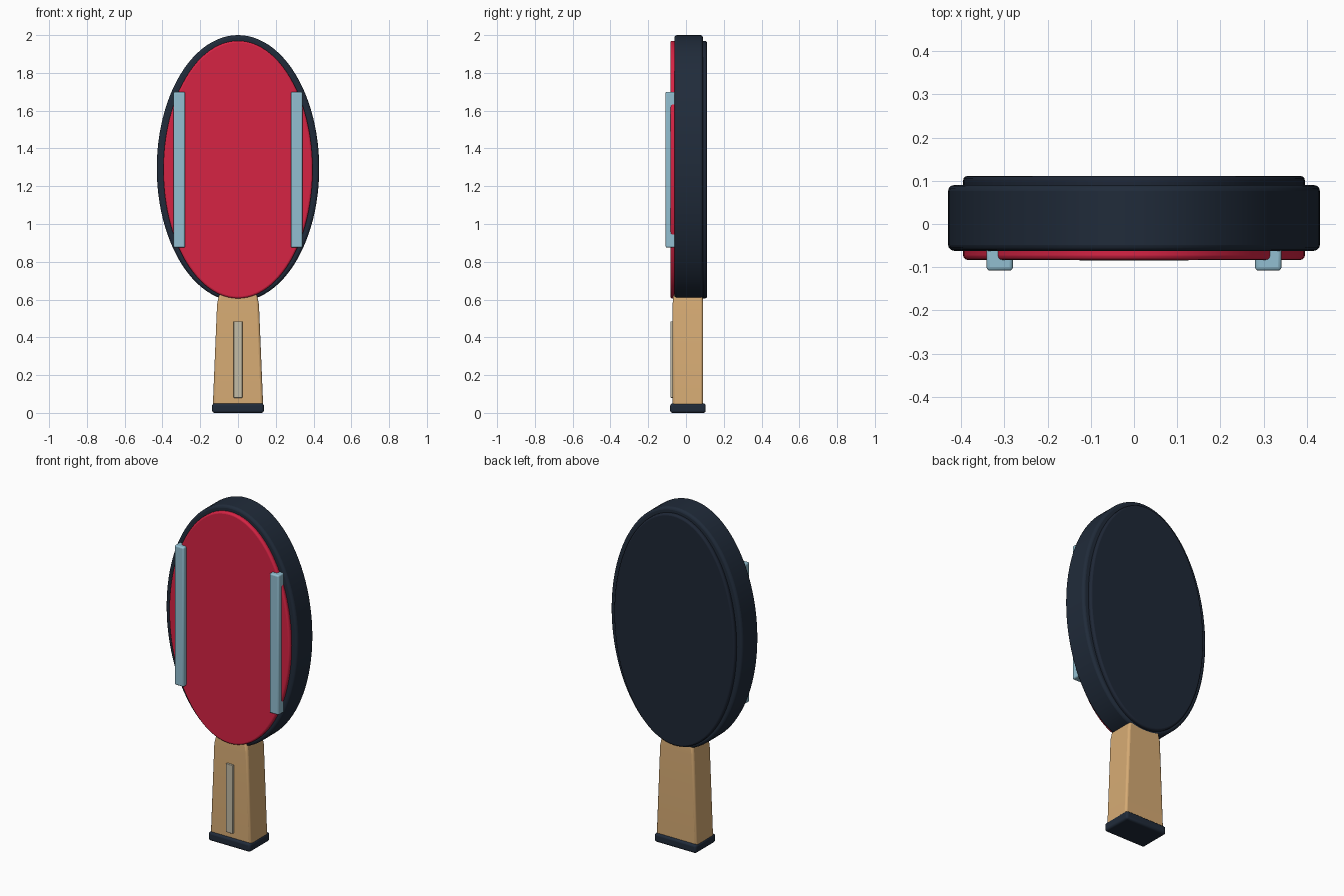
import bpy
import bmesh
from math import cos, sin, pi, radians

cube = bpy.data.objects.get("Cube")
if cube:
    bpy.data.objects.remove(cube, do_unlink=True)


def material(name, r, g, b):
    """Flat material from 0-255 screen values, stored as linear."""
    lin = [((c / 255 + 0.055) / 1.055) ** 2.4 for c in (r, g, b)] + [1.0]
    m = bpy.data.materials.new(name)
    m.use_nodes = True
    m.diffuse_color = lin
    m.node_tree.nodes["Principled BSDF"].inputs["Base Color"].default_value = lin
    return m


NAVY = material("dark navy", 32, 43, 58)
BLACK = material("back rubber", 30, 39, 54)
RED = material("red rubber", 214, 35, 68)
WOOD = material("light wood", 214, 171, 116)
BLUE = material("pale blue", 146, 191, 209)
GREY = material("warm grey", 196, 188, 166)


def finish(name, bm, mat, bevel, segments=3):
    bmesh.ops.recalc_face_normals(bm, faces=bm.faces)
    mesh = bpy.data.meshes.new(name)
    bm.to_mesh(mesh)
    bm.free()
    mesh.materials.append(mat)
    ob = bpy.data.objects.new(name, mesh)
    bpy.context.collection.objects.link(ob)
    mod = ob.modifiers.new("soft edges", "BEVEL")
    mod.width = bevel
    mod.segments = segments
    mod.limit_method = "ANGLE"
    mod.angle_limit = radians(40)
    bpy.ops.object.select_all(action="DESELECT")
    ob.select_set(True)
    bpy.context.view_layer.objects.active = ob
    bpy.ops.object.shade_smooth_by_angle(angle=radians(35))
    return ob


def oval(name, mat, rx, rz, zc, y0, y1, bevel, sides=96):
    """Upright elliptical plate running from y0 to y1."""
    bm = bmesh.new()
    ring = [bm.verts.new((rx * cos(2 * pi * i / sides), y0,
                          zc + rz * sin(2 * pi * i / sides))) for i in range(sides)]
    face = bm.faces.new(ring)
    out = bmesh.ops.extrude_face_region(bm, geom=[face])["geom"]
    moved = [v for v in out if isinstance(v, bmesh.types.BMVert)]
    bmesh.ops.translate(bm, verts=moved, vec=(0, y1 - y0, 0))
    return finish(name, bm, mat, bevel)


def box(name, mat, x, y, z, bevel, top=1.0):
    """Box from (min, max) ranges, with the top width scaled by top."""
    bm = bmesh.new()
    bmesh.ops.create_cube(bm, size=1)
    for v in bm.verts:
        at = [r[0] if c < 0 else r[1] for c, r in zip(v.co, (x, y, z))]
        if v.co.z > 0:
            at[0] *= top
        v.co = at
    return finish(name, bm, mat, bevel)


# Blade and its two rubber faces
oval("blade", NAVY, 0.43, 0.705, 1.295, -0.062, 0.09, 0.014)
oval("front_rubber", RED, 0.395, 0.682, 1.288, -0.083, -0.05, 0.01)
oval("back_rubber", BLACK, 0.395, 0.682, 1.288, 0.08, 0.111, 0.01)

# Side rails on the front face
for side, s in (("left", 1), ("right", -1)):
    box(side + "_rail", BLUE, sorted((s * 0.28, s * 0.341)), (-0.108, -0.045),
        (0.875, 1.7), 0.008)

# Handle: tapered grip with a narrower neck tucked under the rubbers
bm = bmesh.new()
levels = ((0.02, 0.134, 0.081), (0.572, 0.111, 0.081), (0.63, 0.1, 0.077))
rings = []
for z, hx, hy in levels:
    rings.append([bm.verts.new((sx * hx, 0.01 + sy * hy, z))
                  for sx, sy in ((-1, -1), (1, -1), (1, 1), (-1, 1))])
for low, high in zip(rings, rings[1:]):
    for i in range(4):
        j = (i + 1) % 4
        bm.faces.new((low[i], low[j], high[j], high[i]))
bm.faces.new(rings[0])
bm.faces.new(rings[-1])
finish("handle", bm, WOOD, 0.012)

# End cap and inlay strip
box("end_cap", NAVY, (-0.137, 0.137), (-0.084, 0.104), (0, 0.05), 0.012)
box("handle_inlay", GREY, (-0.023, 0.023), (-0.083, -0.065), (0.08, 0.485), 0.003)
